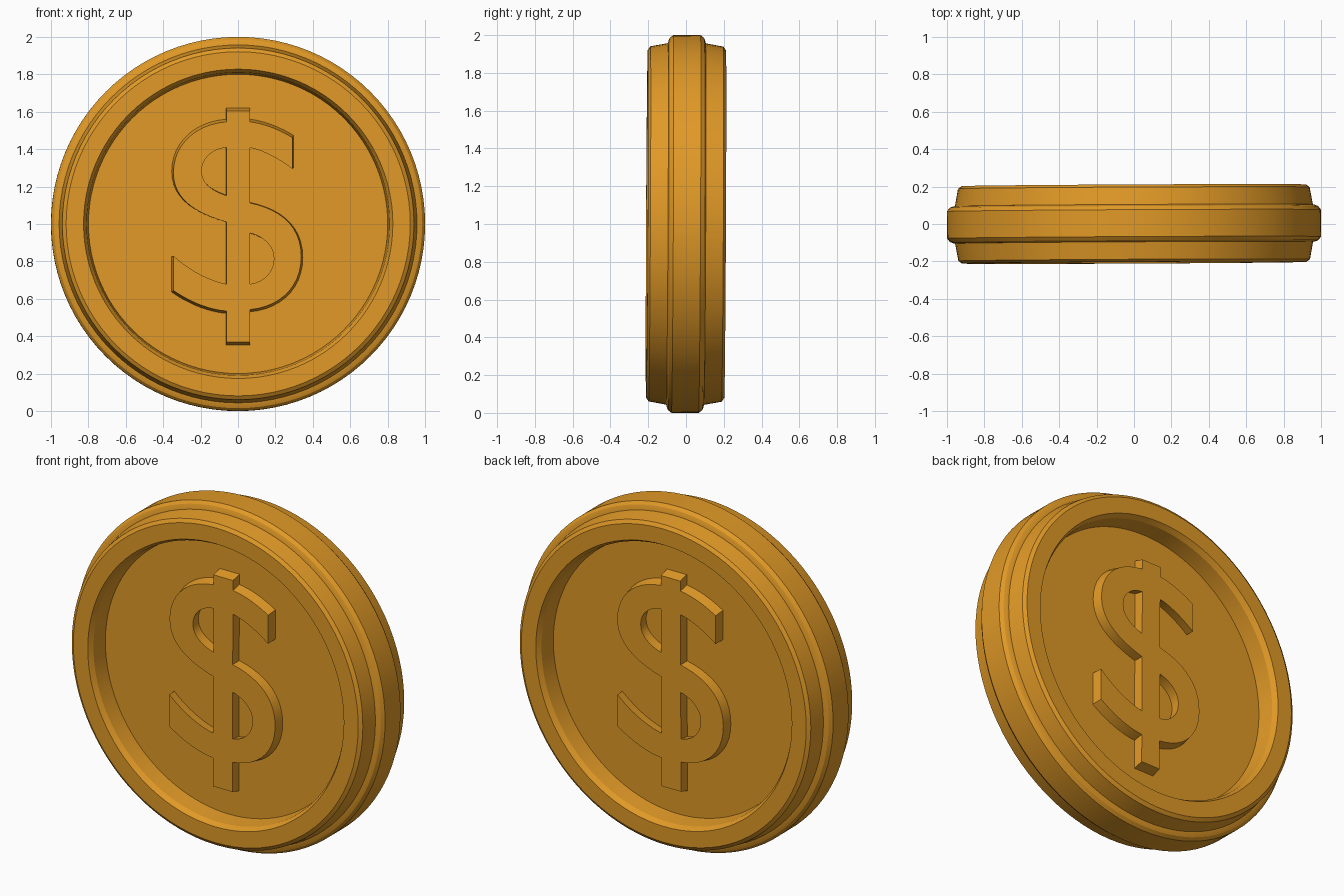
import bpy, bmesh, math
from mathutils import Matrix, Vector
from mathutils.geometry import interpolate_bezier

cube = bpy.data.objects.get("Cube")
if cube:
    bpy.data.objects.remove(cube)

gold = bpy.data.materials.new("gold")
gold.use_nodes = True
gold.diffuse_color = (0.75, 0.32, 0.02, 1)
gold.node_tree.nodes["Principled BSDF"].inputs["Base Color"].default_value = gold.diffuse_color

CENTRE = Vector((0, 0, 1))
FLOOR, RELIEF_TOP = 0.082, 0.14
# The coin leans back and turns very slightly
PLACE = Matrix.Translation(CENTRE) @ Matrix.Rotation(0.005, 4, "Z") @ Matrix.Rotation(-0.005, 4, "X")


def add_object(name, mesh, matrix):
    obj = bpy.data.objects.new(name, mesh)
    bpy.context.collection.objects.link(obj)
    obj.matrix_world = matrix
    return obj


# Coin body: half profile (radius, depth), mirrored and spun around y
half = [(0, FLOOR), (0.8, FLOOR), (0.81, 0.178), (0.827, 0.207), (0.92, 0.207),
        (0.94, 0.193), (0.957, 0.1), (0.968, 0.098), (0.985, 0.091), (1, 0.072)]
profile = [(r, -y) for r, y in half] + [(r, y) for r, y in reversed(half)]
bm = bmesh.new()
verts = [bm.verts.new((r, y, 0)) for r, y in profile]
edges = [bm.edges.new(pair) for pair in zip(verts, verts[1:])]
bmesh.ops.spin(bm, geom=verts + edges, cent=(0, 0, 0), axis=(0, 1, 0),
               angle=math.tau, steps=96)
bmesh.ops.remove_doubles(bm, verts=bm.verts, dist=0.0005)
bmesh.ops.recalc_face_normals(bm, faces=bm.faces)
body_mesh = bpy.data.meshes.new("coin_body")
bm.to_mesh(body_mesh)
bm.free()
body_mesh.materials.append(gold)
body = add_object("coin_body", body_mesh, PLACE)


def path(start, *steps):
    """Outline from straight steps (end) and curved steps (handle, handle, end)."""
    points = [Vector((*start, 0))]
    for step in steps:
        if len(step) == 2:
            points.append(Vector((*step, 0)))
        else:
            a, b, end = [Vector((*p, 0)) for p in step]
            points += interpolate_bezier(points[-1], a, b, end, 12)[1:]
    return points


# Relief outline, measured from the coin centre
S = 0.064
outer = path(
    (-S, 0.62), (-S, 0.56),
    ((-0.24, 0.545), (-0.355, 0.43), (-0.355, 0.28)),
    ((-0.355, 0.14), (-0.24, 0.06), (-S, 0.01)),
    (-S, -0.33),
    ((-0.16, -0.31), (-0.26, -0.26), (-0.355, -0.175)),
    (-0.355, -0.365),
    ((-0.26, -0.43), (-0.16, -0.47), (-S, -0.478)),
    (-S, -0.648), (S, -0.648), (S, -0.47),
    ((0.23, -0.455), (0.346, -0.345), (0.346, -0.18)),
    ((0.346, -0.01), (0.23, 0.08), (S, 0.115)),
    (S, 0.418),
    ((0.14, 0.402), (0.22, 0.36), (0.297, 0.302)),
    (0.297, 0.473),
    ((0.22, 0.52), (0.14, 0.55), (S, 0.56)),
    (S, 0.62))
upper_hole = path(
    (-S, 0.418),
    ((-0.14, 0.413), (-0.2, 0.36), (-0.2, 0.29)),
    ((-0.2, 0.22), (-0.14, 0.18), (-S, 0.155)))
lower_hole = path(
    (S, -0.05),
    ((0.14, -0.07), (0.196, -0.12), (0.196, -0.19)),
    ((0.196, -0.265), (0.14, -0.32), (S, -0.33)))

# Filled and extruded outline turned into a mesh
curve = bpy.data.curves.new("relief_outline", "CURVE")
curve.dimensions = "2D"
curve.fill_mode = "BOTH"
curve.extrude = (RELIEF_TOP - FLOOR) / 2
for loop in (outer, upper_hole, lower_hole):
    spline = curve.splines.new("POLY")
    spline.points.add(len(loop) - 1)
    for point, co in zip(spline.points, loop):
        point.co = (*co, 1)
    spline.use_cyclic_u = True
outline = add_object("relief_outline", curve, Matrix())
bpy.context.view_layer.update()
graph = bpy.context.evaluated_depsgraph_get()
relief_mesh = bpy.data.meshes.new_from_object(outline.evaluated_get(graph))
bpy.data.objects.remove(outline)

# Draft: the raised face is slightly smaller than its base; the hidden back is left open
bm = bmesh.new()
bm.from_mesh(relief_mesh)
bmesh.ops.remove_doubles(bm, verts=bm.verts, dist=0.0005)
for v in bm.verts:
    if v.co.z > 0:
        v.co.x *= 0.975
        v.co.y *= 0.975
bmesh.ops.recalc_face_normals(bm, faces=bm.faces)
hidden = [f for f in bm.faces if all(v.co.z < 0 for v in f.verts)]
bmesh.ops.delete(bm, geom=hidden, context="FACES")
bm.to_mesh(relief_mesh)
bm.free()
relief_mesh.materials.clear()
relief_mesh.materials.append(gold)

# Same relief on both faces of the coin
stand = (Matrix.Translation((0, -(RELIEF_TOP + FLOOR) / 2, 0))
         @ Matrix.Rotation(math.pi / 2, 4, "X"))
parts = [body]
for name, turn in (("front_relief", 0), ("back_relief", math.pi)):
    parts.append(add_object(name, relief_mesh.copy(), PLACE @ Matrix.Rotation(turn, 4, "Z") @ stand))

# Smooth shading with crisp edges
bpy.ops.object.select_all(action="DESELECT")
for obj in parts:
    obj.select_set(True)
bpy.context.view_layer.objects.active = body
bpy.ops.object.shade_smooth_by_angle(angle=math.radians(20))
